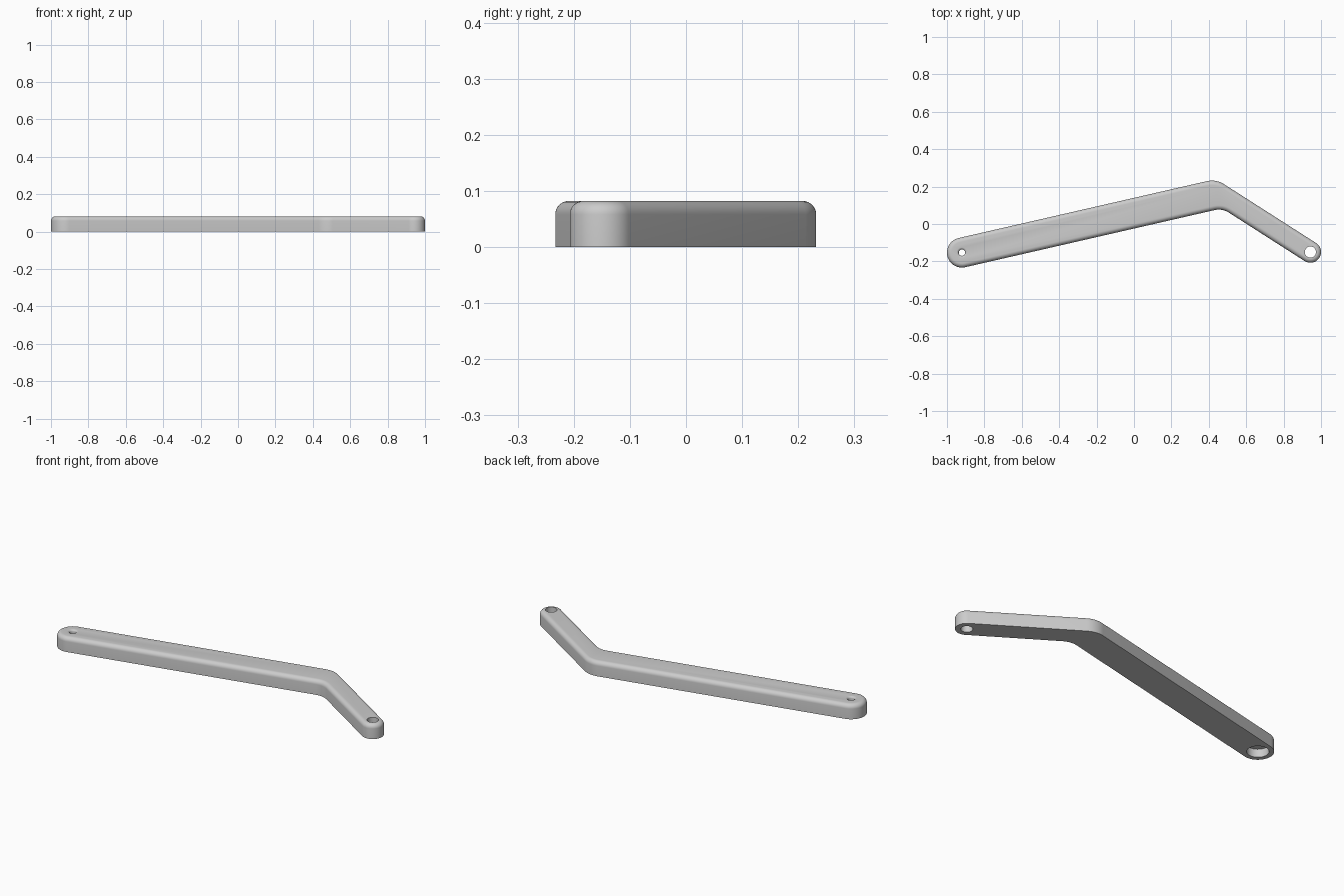
import bpy, bmesh, math
from mathutils import Vector

cube = bpy.data.objects.get("Cube")
if cube:
    bpy.data.objects.remove(cube)

HEIGHT, ROUND = 0.082, 0.024
BIG_END, BEND, SMALL_END = Vector((-0.92, -0.153)), Vector((0.455, 0.162)), Vector((0.943, -0.15))
BIG_R, SMALL_R = 0.08, 0.057
OUTER_FILLET, INNER_FILLET = 0.12, 0.1

grey = bpy.data.materials.new("light grey")
grey.use_nodes = True
grey.diffuse_color = (0.6, 0.6, 0.6, 1)
grey.node_tree.nodes["Principled BSDF"].inputs["Base Color"].default_value = (0.6, 0.6, 0.6, 1)


def arc(centre, radius, start, end, steps):
    angles = [start + (end - start) * i / steps for i in range(steps + 1)]
    return [centre + radius * Vector((math.cos(a), math.sin(a))) for a in angles]


def corner(dir_a, dir_b, off_a, off_b):
    """Crossing of the two arm edges, offset to the left of travel."""
    na, nb = Vector((-dir_a.y, dir_a.x)), Vector((-dir_b.y, dir_b.x))
    det = na.x * nb.y - na.y * nb.x
    return BEND + Vector((off_a * nb.y - off_b * na.y, off_b * na.x - off_a * nb.x)) / det


def outline(inset):
    """Clockwise outline of the bent arm, shrunk by inset."""
    da, db = (BEND - BIG_END).normalized(), (SMALL_END - BEND).normalized()
    ta, tb = math.atan2(da.y, da.x), math.atan2(db.y, db.x)
    ra, rb, quarter = BIG_R - inset, SMALL_R - inset, math.pi / 2
    bisector = Vector((math.cos((ta + tb) / 2 + quarter), math.sin((ta + tb) / 2 + quarter)))
    stretch = 1 / math.cos((ta - tb) / 2)
    outer_r, inner_r = OUTER_FILLET - inset, INNER_FILLET + inset
    outer_c = corner(da, db, ra, rb) - bisector * outer_r * stretch
    inner_c = corner(da, db, -ra, -rb) - bisector * inner_r * stretch
    return (arc(BIG_END, ra, ta + 3 * quarter, ta + quarter, 32)
            + arc(outer_c, outer_r, ta + quarter, tb + quarter, 12)
            + arc(SMALL_END, rb, tb + quarter, tb - quarter, 32)
            + arc(inner_c, inner_r, tb + quarter, ta + quarter, 12))


def stack(name, layers):
    """Closed solid from matching (outline, height) layers."""
    bm = bmesh.new()
    rings = [[bm.verts.new((p.x, p.y, z)) for p in pts] for pts, z in layers]
    for low, high in zip(rings, rings[1:]):
        for i in range(len(low)):
            j = (i + 1) % len(low)
            bm.faces.new((low[i], low[j], high[j], high[i]))
    bm.faces.new(rings[0])
    bm.faces.new(rings[-1])
    bmesh.ops.recalc_face_normals(bm, faces=bm.faces)
    mesh = bpy.data.meshes.new(name)
    bm.to_mesh(mesh)
    bm.free()
    mesh.materials.append(grey)
    obj = bpy.data.objects.new(name, mesh)
    bpy.context.collection.objects.link(obj)
    return obj


def bore(name, centre, profile):
    """Round cutter from (radius, height) pairs."""
    return stack(name, [(arc(centre, r, 0, 2 * math.pi, 48)[:-1], z) for r, z in profile])


# Bent arm with a flat underside and rounded top edge
layers = [(outline(0), 0)]
for i in range(9):
    a = math.pi / 2 * i / 8
    layers.append((outline(ROUND * (1 - math.cos(a))), HEIGHT - ROUND * (1 - math.sin(a))))
arm = stack("lever_arm", layers)

# Stepped hole with a recess below and softened top lip, and a plain hole
lip = [(0.017 + 0.011 * (1 - math.cos(t)), HEIGHT - 0.011 + 0.011 * math.sin(t))
       for t in [math.pi / 2 * i / 5 for i in range(6)]]
cutters = [
    bore("stepped_hole_cutter", BIG_END, [(0.055, -0.05), (0.055, 0.045), (0.017, 0.045)]
         + lip + [(0.028, 0.15)]),
    bore("plain_hole_cutter", SMALL_END, [(0.03, -0.05), (0.03, 0.15)]),
]
bpy.ops.object.select_all(action="DESELECT")
bpy.context.view_layer.objects.active = arm
arm.select_set(True)
for cutter in cutters:
    mod = arm.modifiers.new("hole", "BOOLEAN")
    mod.operation, mod.solver, mod.object = "DIFFERENCE", "EXACT", cutter
    bpy.ops.object.modifier_apply(modifier=mod.name)
    bpy.data.objects.remove(cutter)

bpy.ops.object.shade_smooth_by_angle(angle=math.radians(35))
